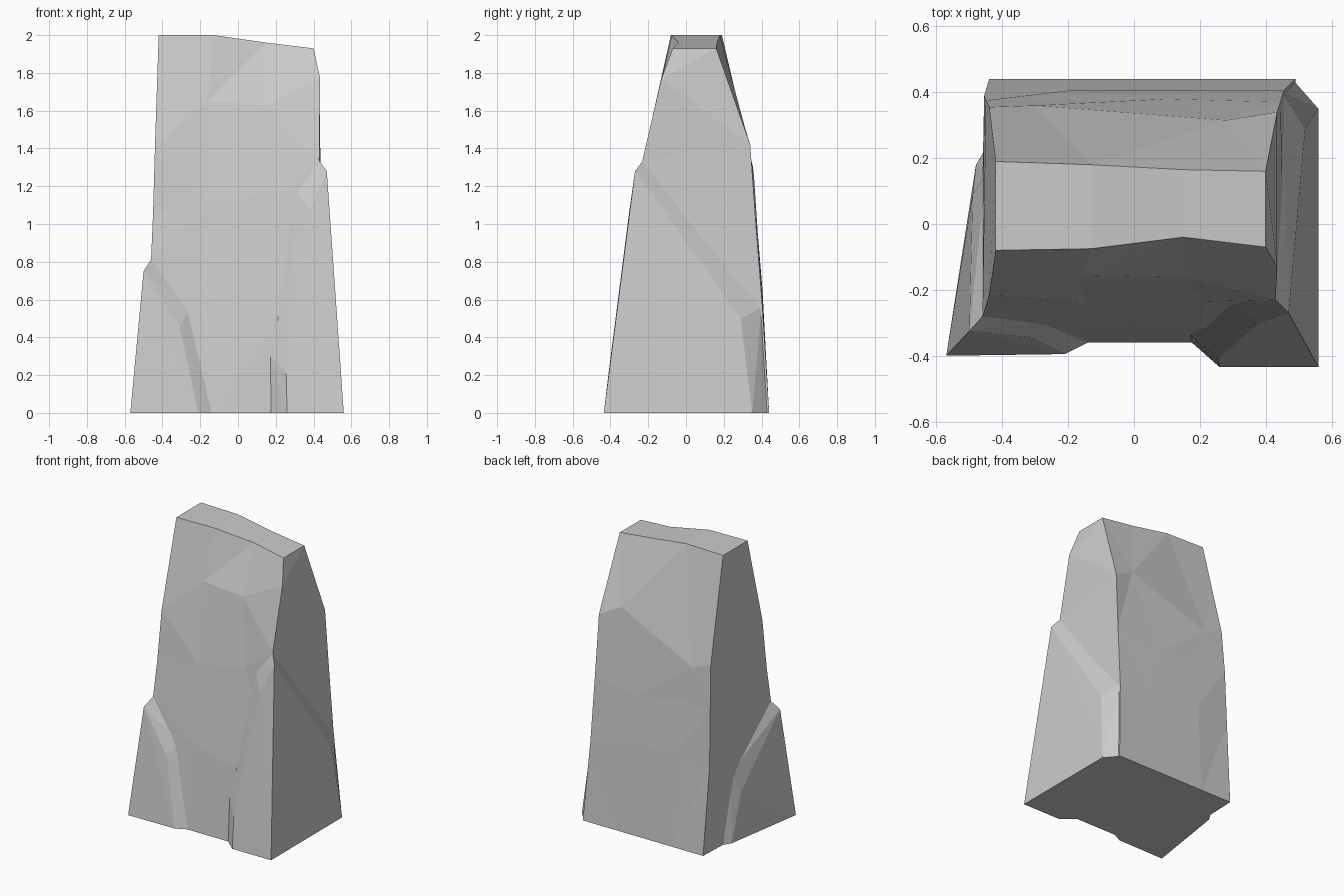
import bpy
import bmesh

default_cube = bpy.data.objects.get("Cube")
if default_cube:
    bpy.data.objects.remove(default_cube, do_unlink=True)

# One plain stone colour
stone = bpy.data.materials.new("grey stone")
stone_colour = (.6, .6, .6, 1)
stone.diffuse_color = stone_colour
stone.use_nodes = True
for node in stone.node_tree.nodes:
    if node.type == "BSDF_PRINCIPLED":
        node.inputs["Base Color"].default_value = stone_colour
        node.inputs["Roughness"].default_value = .9


def finish_mesh(name, bm):
    """Turn a bmesh into a flat shaded stone object."""
    bmesh.ops.recalc_face_normals(bm, faces=bm.faces[:])
    mesh = bpy.data.meshes.new(name)
    bm.to_mesh(mesh)
    bm.free()
    mesh.materials.append(stone)
    part = bpy.data.objects.new(name, mesh)
    bpy.context.scene.collection.objects.link(part)
    return part


def loft(name, rings):
    """Skin closed rings of equal length, with a strip-wise top cap."""
    bm = bmesh.new()
    rows = [[bm.verts.new(point) for point in ring] for ring in rings]
    count = len(rows[0])
    for lower, upper in zip(rows, rows[1:]):
        for i in range(count):
            j = (i + 1) % count
            bm.faces.new((lower[i], lower[j], upper[j], upper[i]))
    bm.faces.new(reversed(rows[0]))
    top = rows[-1]
    for i in range(count // 2 - 1):
        bm.faces.new((top[i], top[i + 1], top[count - i - 2], top[count - i - 1]))
    bmesh.ops.triangulate(bm, faces=bm.faces[:], quad_method="SHORT_EDGE")
    return finish_mesh(name, bm)


def hull(name, points):
    """Build a convex chunk around a few corner points."""
    bm = bmesh.new()
    verts = [bm.verts.new(point) for point in points]
    result = bmesh.ops.convex_hull(bm, input=verts)
    unused = result["geom_interior"] + result["geom_unused"]
    loose = {item for item in unused if isinstance(item, bmesh.types.BMVert)}
    bmesh.ops.delete(bm, geom=list(loose), context="VERTS")
    return finish_mesh(name, bm)


# Main body: each ring runs along the front, then returns along the back
base_ring = [
    (-.47, -.36, 0), (-.13, -.36, 0), (.17, -.36, 0), (.48, -.36, 0),
    (.49, .44, 0), (.2, .44, 0), (-.2, .44, 0), (-.44, .44, 0)]
low_ring = [
    (-.46, -.28, .82), (-.2, -.3, .6), (.2, -.32, .5), (.46, -.29, .7),
    (.455, .405, .56), (.2, .405, .6), (-.2, .405, .65), (-.455, .39, .6)]
middle_ring = [
    (-.45, -.25, 1.05), (-.15, -.24, 1.12), (.22, -.235, 1.17), (.43, -.23, 1.34),
    (.445, .37, 1), (.1, .38, .95), (-.2, .375, 1), (-.45, .375, 1)]
shoulder_ring = [
    (-.44, -.215, 1.4), (-.16, -.155, 1.65), (.15, -.16, 1.63), (.435, -.13, 1.77),
    (.435, .34, 1.42), (.28, .315, 1.5), (-.3, .36, 1.25), (-.44, .355, 1.3)]
top_ring = [
    (-.42, -.08, 2), (-.13, -.075, 2), (.15, -.04, 1.96), (.4, -.07, 1.93),
    (.4, .16, 1.93), (.15, .165, 1.96), (-.13, .18, 2), (-.42, .19, 2)]
rock = loft("rock_body", [base_ring, low_ring, middle_ring, shoulder_ring, top_ring])

# Raised layer wrapping the front corner on the +x side
left_outer = [
    (.26, -.435, 0), (.255, -.41, .21), (.38, -.3, 1.07), (.47, -.27, 1.28),
    (.56, -.435, 0), (.56, .35, 0), (.52, .29, .5)]
left_inner = [
    (.17, -.355, 0), (.17, -.335, .3), (.3, -.23, 1.18), (.425, -.225, 1.34),
    (.485, .435, 0), (.45, .4, .56)]
left_layer = hull("left_rock_layer", left_outer + left_inner)

# Lower raised layer wrapping the front corner on the -x side
right_outer = [
    (-.57, -.4, 0), (-.21, -.395, 0), (-.31, -.345, .46), (-.5, -.325, .75),
    (-.48, .18, 0), (-.49, .09, .33)]
right_inner = [
    (-.13, -.355, 0), (-.25, -.295, .55), (-.455, -.275, .82),
    (-.45, .23, 0), (-.45, .15, .47)]
right_layer = hull("right_rock_layer", right_outer + right_inner)

# Fuse the layers into a single solid stone
for layer in (left_layer, right_layer):
    fuse = rock.modifiers.new("fuse " + layer.name, "BOOLEAN")
    fuse.operation = "UNION"
    fuse.solver = "EXACT"
    fuse.object = layer
bpy.context.view_layer.update()
evaluated = rock.evaluated_get(bpy.context.evaluated_depsgraph_get())
fused_mesh = bpy.data.meshes.new_from_object(evaluated)
rock.modifiers.clear()
rock.data = fused_mesh
for layer in (left_layer, right_layer):
    bpy.data.objects.remove(layer, do_unlink=True)
